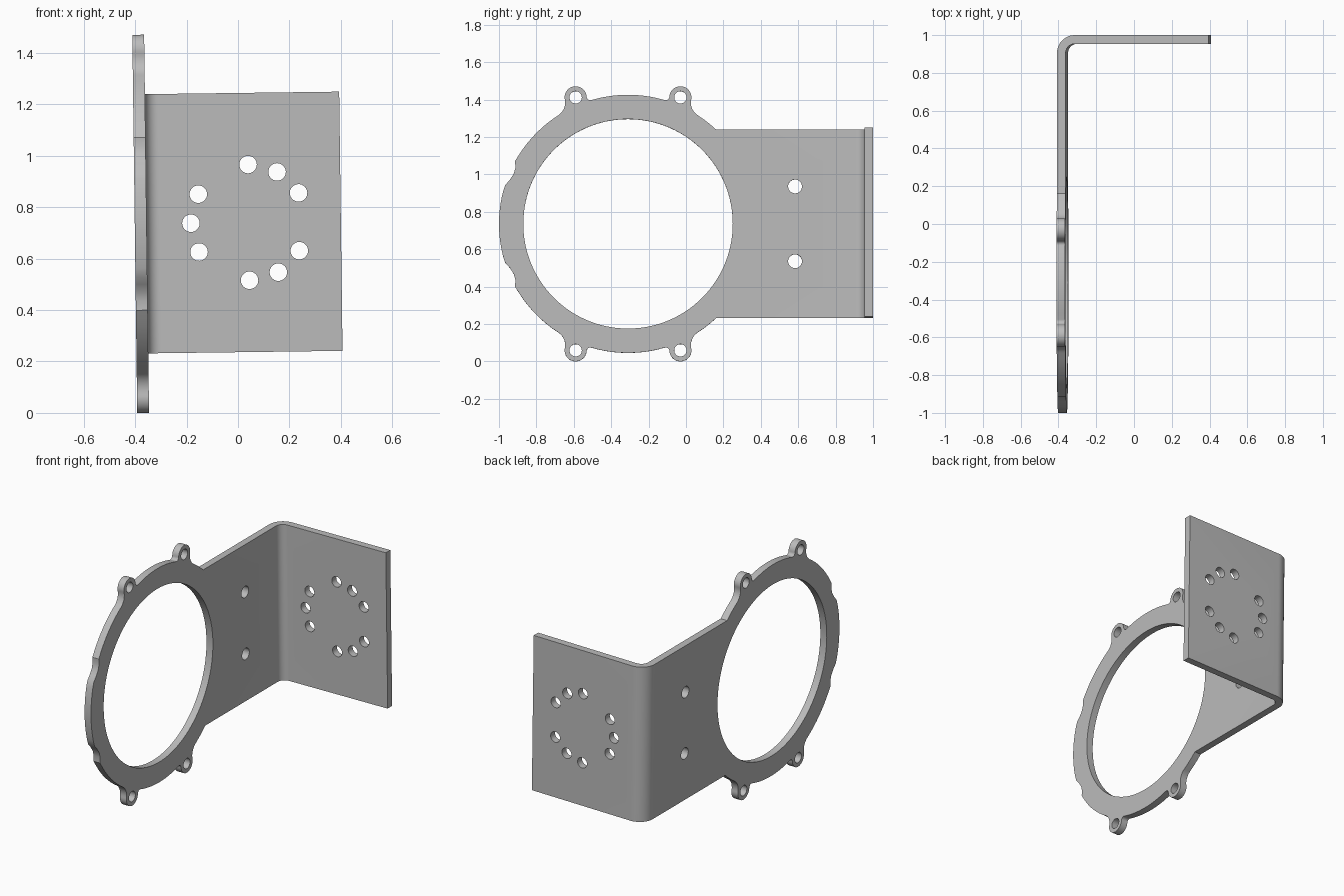
import bpy
import bmesh
import math
from mathutils import Matrix, Vector

old = bpy.data.objects.get("Cube")
if old:
    bpy.data.objects.remove(old)

# Main dimensions
MID_Z = 0.74            # height of the symmetry line
RING_Y = -0.31          # ring centre
RING_R, BORE_R = 0.69, 0.56
LUG_D, LUG_R, LUG_HOLE = 0.732, 0.059, 0.033
HALF_H = 0.504          # half height of strap and flange
OUT_X, END_X, BACK_Y = -0.4015, 0.40, 1.0
BEND_R, THICK = 0.095, 0.046
TILT = -0.013
BEND_X, BEND_Y = OUT_X + BEND_R, BACK_Y - BEND_R


def polar(r, a):
    return Vector((r * math.cos(a), r * math.sin(a)))


def heading(v):
    return math.atan2(v.y, v.x)


def arc(centre, r, a0, sweep, n):
    return [centre + polar(r, a0 + sweep * i / n) for i in range(n + 1)]


def circle(centre, r, n=32):
    return arc(Vector(centre), r, 0, math.tau, n)[:-1]


def wrap(a):
    return (a + math.pi) % math.tau - math.pi


def lug_outline(theta, fillet_before, fillet_after):
    """Fillet, round lug and fillet on the ring rim, counter-clockwise."""
    lug = polar(LUG_D, theta)
    sides = []
    for f, sign in ((fillet_before, -1), (fillet_after, 1)):
        c = RING_R + f
        off = math.acos((c * c + LUG_D ** 2 - (LUG_R + f) ** 2) / (2 * c * LUG_D))
        centre = polar(c, theta + sign * off)
        start = heading(-centre)
        sweep = wrap(heading(lug - centre) - start)
        sides.append((centre, arc(centre, f, start, sweep, 8)))
    (c0, before), (c1, after) = sides
    a0 = heading(c0 - lug)
    head = arc(lug, LUG_R, a0, (heading(c1 - lug) - a0) % math.tau, 24)
    return before + head[1:-1] + after[::-1]


def ring_arc(a0, a1):
    n = max(2, round((a1 - a0) / math.radians(3)))
    return arc(Vector((0, 0)), RING_R, a0, a1 - a0, n)


# Upper half of the ring outline: two lugs and one shallow side notch
LUG_A, LUG_B = math.radians(67.5), math.radians(112.5)
lug_a = lug_outline(LUG_A, 0.08, 0.02)
lug_b = lug_outline(LUG_B, 0.02, 0.08)
notch = [Vector(p) for p in ((-0.604, 0.336), (-0.602, 0.30), (-0.611, 0.268),
                             (-0.632, 0.235), (-0.657, 0.207), (-0.668, 0.173))]
upper = ring_arc(math.asin(HALF_H / RING_R), heading(lug_a[0]))[:-1] + lug_a
upper += ring_arc(heading(lug_a[-1]), heading(lug_b[0]))[1:-1] + lug_b
upper += ring_arc(heading(lug_b[-1]), heading(notch[0]))[1:-1] + notch
upper += ring_arc(heading(notch[-1]), math.pi)[1:]
upper.insert(0, Vector((BEND_Y - RING_Y, HALF_H)))
lower = [Vector((p.x, -p.y)) for p in reversed(upper[:-1])]
shift = Vector((RING_Y, 0))
outline = [p + shift for p in upper + lower]

# Holes in the ring plate: bore, four lug holes, two strap holes
plate_holes = [circle(shift, BORE_R, 120)]
for theta in (LUG_A, LUG_B, -LUG_A, -LUG_B):
    plate_holes.append(circle(shift + polar(LUG_D, theta), LUG_HOLE))
for z in (-0.2, 0.2):
    plate_holes.append(circle((0.583, z), 0.037))

# Flange outline and its bolt circle with three positions left out
flange = [Vector(p) for p in ((BEND_X, -HALF_H), (END_X, -HALF_H),
                              (END_X, HALF_H), (BEND_X, HALF_H))]
flange_holes = [circle(Vector((0.042, 0)) + polar(0.225, math.radians(a)), 0.034)
                for a in range(0, 360, 30) if a not in (0, 120, 240)]

bm = bmesh.new()


def fill_sheet(loops, place, normal):
    """Fill an outline with holes, placed in space by a function."""
    edges = []
    for loop in loops:
        verts = [bm.verts.new(place(p)) for p in loop]
        edges += [bm.edges.new((verts[i - 1], verts[i])) for i in range(len(verts))]
    bmesh.ops.triangle_fill(bm, edges=edges, use_beauty=True, normal=normal)


# Outer skin of the folded sheet: ring plate, flange, bend
fill_sheet([outline] + plate_holes, lambda p: (OUT_X, p.x, p.y), (-1, 0, 0))
fill_sheet([flange] + flange_holes, lambda p: (p.x, BACK_Y, p.y), (0, 1, 0))
bend = arc(Vector((BEND_X, BEND_Y)), BEND_R, math.pi, -math.pi / 2, 12)
columns = [[bm.verts.new((p.x, p.y, z)) for z in (-HALF_H, HALF_H)] for p in bend]
for a, b in zip(columns, columns[1:]):
    bm.faces.new((a[0], a[1], b[1], b[0]))

bmesh.ops.remove_doubles(bm, verts=bm.verts[:], dist=1e-4)
bmesh.ops.recalc_face_normals(bm, faces=bm.faces[:])
bm.normal_update()
back = max(bm.faces, key=lambda f: f.calc_center_median().y)
if back.normal.y < 0:
    bmesh.ops.reverse_faces(bm, faces=bm.faces[:])

mesh = bpy.data.meshes.new("mounting_bracket")
bm.to_mesh(mesh)
bm.free()
bracket = bpy.data.objects.new("mounting_bracket", mesh)
bpy.context.collection.objects.link(bracket)

# Sheet thickness towards the inside of the fold
solid = bracket.modifiers.new("thickness", 'SOLIDIFY')
solid.thickness = THICK
solid.offset = -1
solid.use_even_offset = True
solid.use_quality_normals = True
bpy.ops.object.select_all(action='DESELECT')
bracket.select_set(True)
bpy.context.view_layer.objects.active = bracket
bpy.ops.object.modifier_apply(modifier=solid.name)

# Slight lean of the whole bracket
bracket.data.transform(Matrix.Translation((0, 0, MID_Z)) @ Matrix.Rotation(TILT, 4, 'Y'))
bpy.ops.object.shade_smooth_by_angle(angle=math.radians(30))

# Plain grey metal
grey = bpy.data.materials.new("grey_metal")
grey.use_nodes = True
colour = (0.5, 0.5, 0.5, 1)
grey.diffuse_color = colour
grey.node_tree.nodes["Principled BSDF"].inputs["Base Color"].default_value = colour
bracket.data.materials.append(grey)
